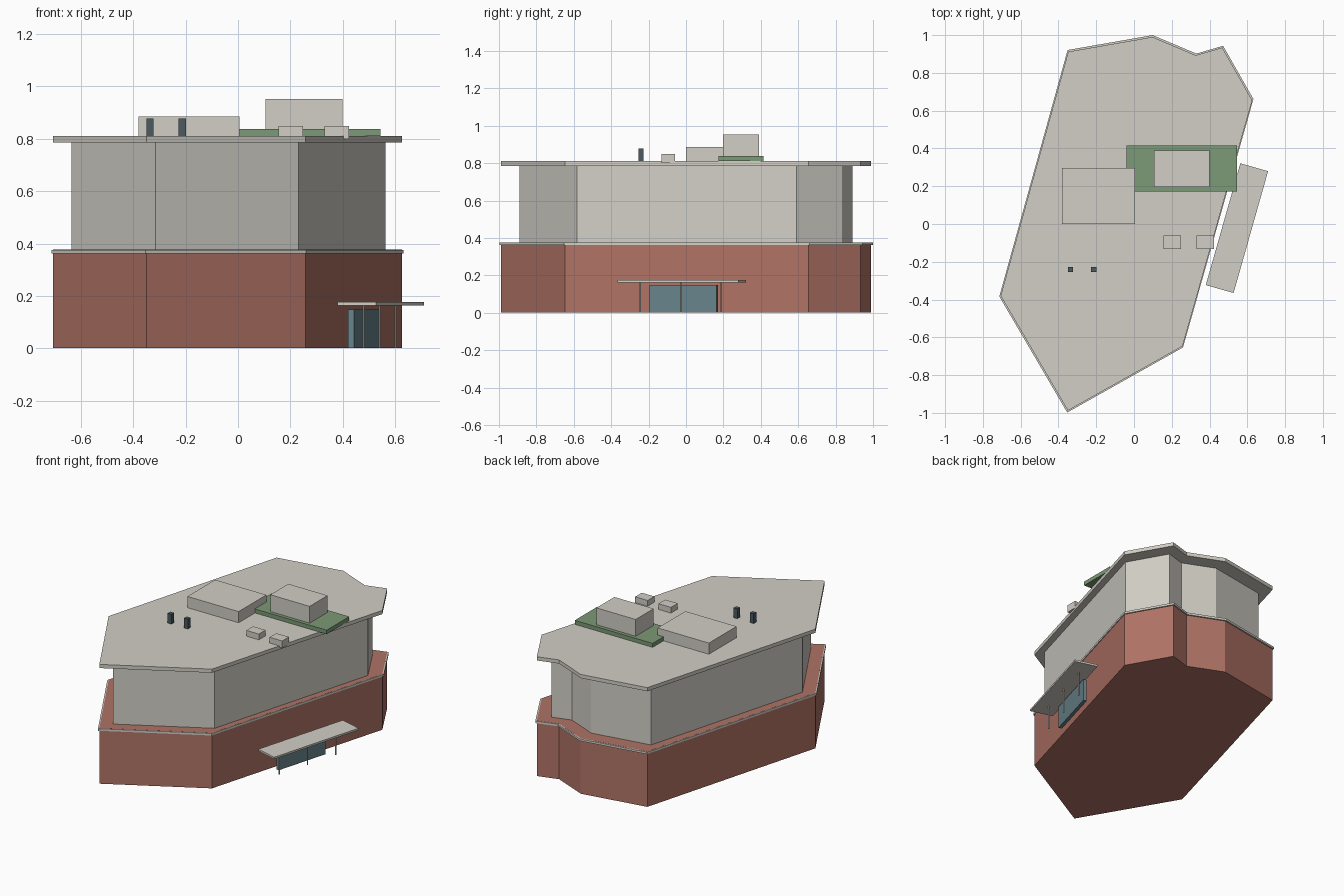
import bpy, bmesh, math
from mathutils import Matrix, Vector

if "Cube" in bpy.data.objects:
    bpy.data.objects.remove(bpy.data.objects["Cube"])


def material(name, rgb):
    m = bpy.data.materials.new(name)
    m.diffuse_color = (*rgb, 1)
    m.use_nodes = True
    m.node_tree.nodes["Principled BSDF"].inputs["Base Color"].default_value = m.diffuse_color
    return m


CONCRETE = material("concrete", (0.64, 0.62, 0.56))
BRICK = material("brick", (0.43, 0.17, 0.13))
GREEN = material("planting", (0.20, 0.32, 0.18))
GLASS = material("glass", (0.14, 0.23, 0.26))
DARK = material("dark_metal", (0.07, 0.10, 0.115))


def finish(bm, name, mat):
    bmesh.ops.recalc_face_normals(bm, faces=bm.faces)
    me = bpy.data.meshes.new(name)
    bm.to_mesh(me)
    bm.free()
    me.materials.append(mat)
    ob = bpy.data.objects.new(name, me)
    bpy.context.collection.objects.link(ob)
    return ob


def prism(name, outline, scale, z0, z1, mat):
    bm = bmesh.new()
    face = bm.faces.new([bm.verts.new((x * scale, y * scale, z0)) for x, y in outline])
    up = bmesh.ops.extrude_face_region(bm, geom=[face])["geom"]
    bmesh.ops.translate(bm, vec=(0, 0, z1 - z0),
                        verts=[v for v in up if isinstance(v, bmesh.types.BMVert)])
    return finish(bm, name, mat)


def box(name, x, y, z, mat):
    return prism(name, [(x[0], y[0]), (x[1], y[0]), (x[1], y[1]), (x[0], y[1])], 1, *z, mat)


def turned_box(name, centre, length, depth, z, mat):
    # box whose long side runs parallel to the entrance wall
    ob = box(name, (-length / 2, length / 2), (-depth / 2, depth / 2), z, mat)
    ob.data.transform(Matrix.Translation((*centre, 0)) @ Matrix.Rotation(WALL, 4, "Z"))
    return ob


# Building footprint shared by every storey and slab
PLAN = [(-0.35, -0.988), (0.257, -0.647), (0.626, 0.655), (0.467, 0.934),
        (0.327, 0.893), (0.098, 0.99), (-0.348, 0.912), (-0.706, -0.38)]
WALL = math.atan2(1.302, 0.369)

prism("brick_ground_storey", PLAN, 1.0, 0, 0.3765, BRICK)
prism("terrace_coping", PLAN, 1.01, 0.362, 0.376, CONCRETE)
prism("upper_storeys", PLAN, 0.9, 0.37, 0.79, CONCRETE)
prism("roof_slab", PLAN, 1.0, 0.785, 0.81, CONCRETE)

# Rooftop volumes
box("plant_room", (-0.38, 0.005), (0.0, 0.297), (0.80, 0.886), CONCRETE)
box("green_roof", (-0.04, 0.545), (0.173, 0.415), (0.811, 0.838), GREEN)
box("stair_tower", (0.105, 0.40), (0.197, 0.39), (0.80, 0.952), CONCRETE)
for i, x in enumerate((0.155, 0.33)):
    box(f"roof_vent_{i + 1}", (x, x + 0.094), (-0.132, -0.06), (0.80, 0.849), CONCRETE)
for i, x in enumerate((-0.35, -0.227)):
    box(f"chimney_{i + 1}", (x, x + 0.028), (-0.254, -0.227), (0.80, 0.877), DARK)

# Entrance: glazing, canopy and slim posts along the slanted wall
turned_box("entrance_glazing", (0.4825, -0.0125), 0.373, 0.023, (0, 0.148), GLASS)
turned_box("entrance_canopy", (0.545, -0.022), 0.67, 0.153, (0.163, 0.176), CONCRETE)
for i in range(3):
    c = Vector((0.541, -0.027)) + (i - 1) * 0.225 * Vector((math.cos(WALL), math.sin(WALL)))
    bm = bmesh.new()
    bmesh.ops.create_cone(bm, cap_ends=True, segments=8, radius1=0.004, radius2=0.004,
                          depth=0.166, matrix=Matrix.Translation((c.x, c.y, 0.083)))
    finish(bm, f"canopy_post_{i + 1}", CONCRETE)
